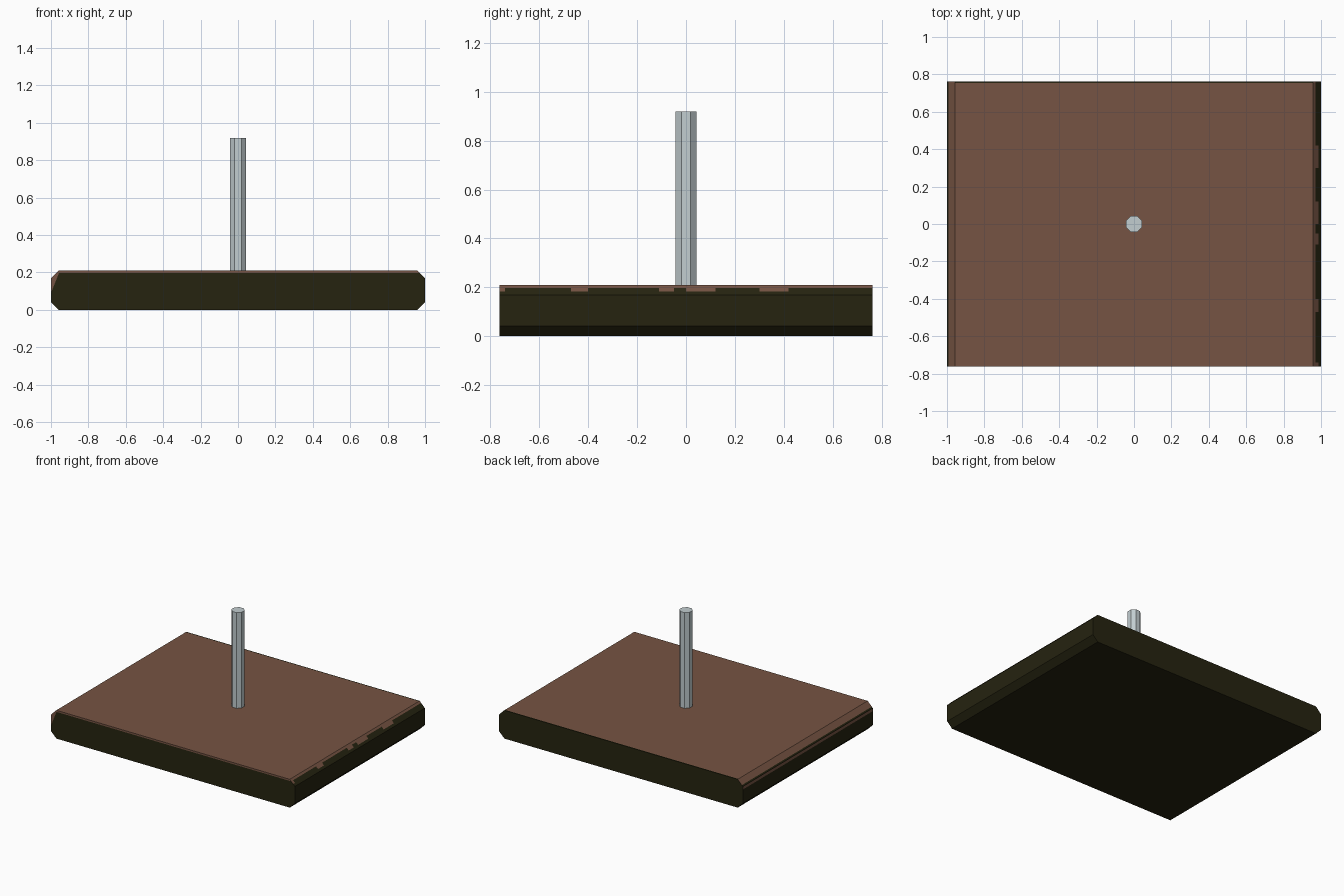
import bpy, bmesh, math
from mathutils import Vector

cube = bpy.data.objects.get("Cube")
if cube:
    bpy.data.objects.remove(cube, do_unlink=True)

HALF_X, HALF_Y, TOP, CHAMFER = 1.0, 0.762, 0.21, 0.042


def material(name, colour):
    m = bpy.data.materials.new(name)
    m.use_nodes = True
    m.diffuse_color = (*colour, 1)
    m.node_tree.nodes["Principled BSDF"].inputs["Base Color"].default_value = (*colour, 1)
    return m


brown = material("earth brown", (0.18, 0.088, 0.056))
dark = material("dark soil", (0.019, 0.017, 0.005))
grey = material("pale metal", (0.54, 0.61, 0.63))


def make_object(name, bm, mats):
    bmesh.ops.recalc_face_normals(bm, faces=bm.faces)
    mesh = bpy.data.meshes.new(name)
    bm.to_mesh(mesh)
    bm.free()
    for m in mats:
        mesh.materials.append(m)
    ob = bpy.data.objects.new(name, mesh)
    bpy.context.collection.objects.link(ob)
    return ob


def cut(bm, point, normal, rule):
    """Split the faces chosen by the rule along a plane."""
    bm.normal_update()
    faces = [f for f in bm.faces if rule(f)]
    edges = {e for f in faces for e in f.edges}
    verts = {v for f in faces for v in f.verts}
    bmesh.ops.bisect_plane(bm, geom=faces + list(edges) + list(verts),
                           plane_co=point, plane_no=normal, dist=1e-5)


# Slab: a box with its long side edges chamfered
bm = bmesh.new()
bmesh.ops.create_cube(bm, size=1)
bmesh.ops.scale(bm, vec=(2 * HALF_X, 2 * HALF_Y, TOP), verts=bm.verts)
bmesh.ops.translate(bm, vec=(0, 0, TOP / 2), verts=bm.verts)
long_edges = [e for e in bm.edges if abs(e.verts[0].co.y - e.verts[1].co.y) > 1]
bmesh.ops.bevel(bm, geom=long_edges, offset=CHAMFER, segments=1, affect='EDGES')

is_left = lambda f: f.normal.x > 0.3
is_right = lambda f: f.normal.x < -0.3
is_front = lambda f: f.normal.y < -0.9
is_top = lambda f: f.normal.z > 0.9

# Cut lines where the earth surface meets the soil
for z in (0.198, 0.182):
    cut(bm, (0, 0, z), (0, 0, 1), is_left)
for z in (0.176, 0.165, 0.145):
    cut(bm, (0, 0, z), (0, 0, 1), is_right)
cut(bm, (0, 0, 0.198), (0, 0, 1), is_front)
slope_point = Vector((-1, 0, 0.09))
slope_normal = Vector((-0.1, 0, 0.04)).normalized()
cut(bm, slope_point, slope_normal, is_front)
cut(bm, (0, HALF_Y - 0.008, 0), (0, 1, 0), is_top)

# Uneven patches hanging over the left chamfer
patches = [(-0.762, -0.74), (-0.47, -0.4), (-0.11, -0.05), (0.0, 0.12), (0.3, 0.42)]
for y in [y for p in patches for y in p if y > -0.76]:
    cut(bm, (0, y, 0), (0, 1, 0), is_left)


def is_earth(f):
    c = f.calc_center_median()
    if is_top(f):
        return c.y < HALF_Y - 0.006
    if is_left(f):
        return c.z > 0.198 or (c.z > 0.182 and any(a < c.y < b for a, b in patches))
    if is_right(f):
        return c.z > 0.176 or 0.145 < c.z < 0.165
    if is_front(f):
        return c.z > 0.198 or (c - slope_point).dot(slope_normal) > 0
    return False


bm.normal_update()
for f in bm.faces:
    f.material_index = 0 if is_earth(f) else 1
make_object("ground_slab", bm, [brown, dark])

# Eight-sided post standing in the middle
bm = bmesh.new()
radius = 0.042 / math.cos(math.pi / 8)
ring = [bm.verts.new((radius * math.cos(a), radius * math.sin(a), TOP - 0.005))
        for a in (math.pi / 8 + i * math.pi / 4 for i in range(8))]
base = bm.faces.new(ring)
ext = bmesh.ops.extrude_face_region(bm, geom=[base], use_keep_orig=True)
for v in [g for g in ext["geom"] if isinstance(g, bmesh.types.BMVert)]:
    v.co.z = 0.92
make_object("post", bm, [grey])
